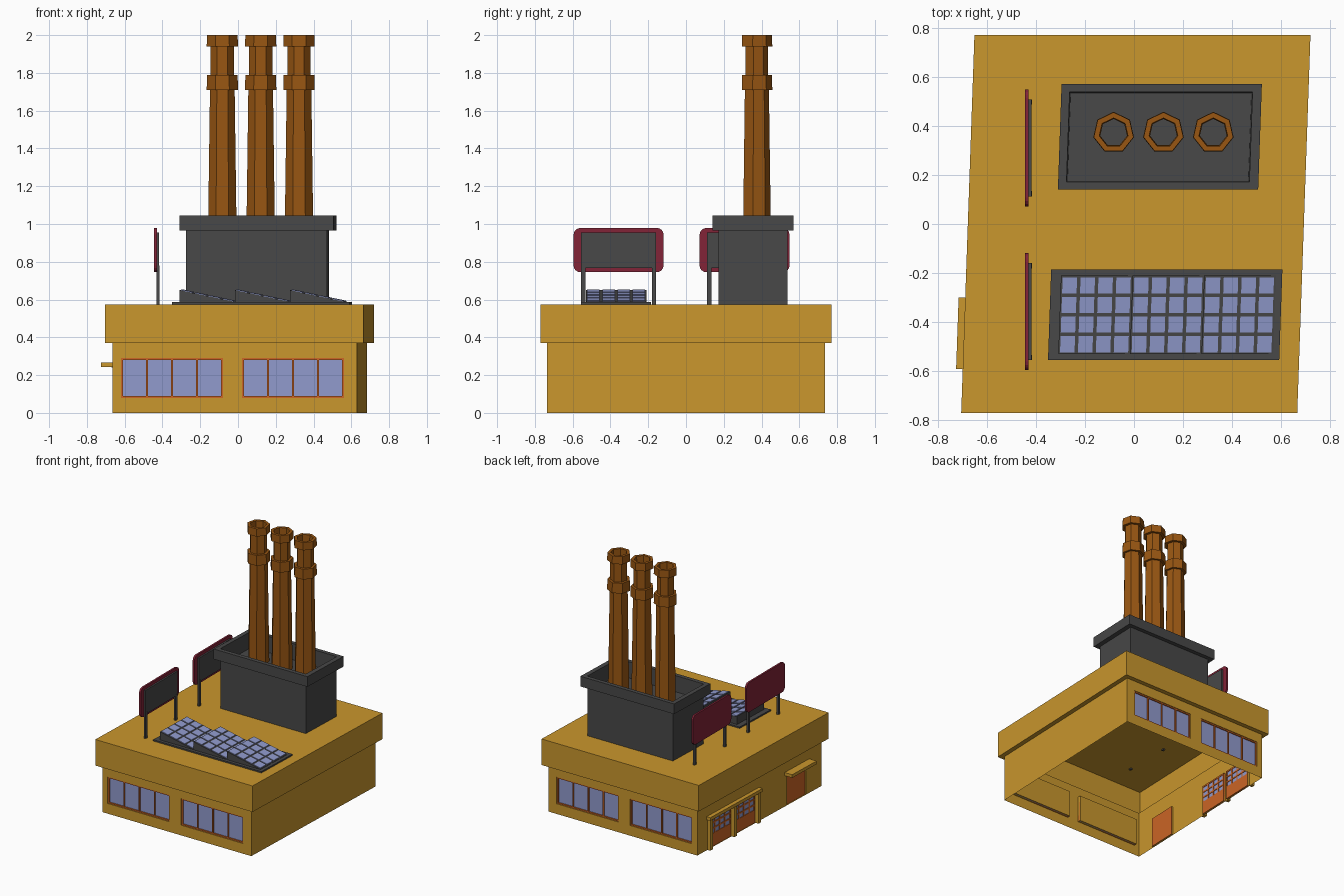
import bpy, bmesh
from math import sin, cos, pi
from mathutils import Vector

if "Cube" in bpy.data.objects:
    bpy.data.objects.remove(bpy.data.objects["Cube"])

SHEAR = 0.035   # the plan leans slightly: x shifts with y


def material(name, rgb):
    m = bpy.data.materials.new(name)
    m.diffuse_color = [((c / 255 + 0.055) / 1.055) ** 2.4 for c in rgb] + [1]
    m.use_nodes = True
    m.node_tree.nodes["Principled BSDF"].inputs["Base Color"].default_value = m.diffuse_color
    return m


OCHRE = material("ochre", (202, 151, 45))
ORANGE = material("orange", (205, 102, 38))
GLASS = material("glass", (145, 155, 205))
DARK = material("dark_grey", (72, 72, 72))
BROWN = material("brown", (152, 86, 18))
CRIMSON = material("crimson", (130, 35, 55))


def finish(bm, name, mat, shear=True, out=None):
    bmesh.ops.remove_doubles(bm, verts=bm.verts, dist=1e-5)
    bmesh.ops.recalc_face_normals(bm, faces=bm.faces)
    if out:
        total = sum((f.normal * f.calc_area() for f in bm.faces), Vector())
        if total.dot(Vector(out)) < 0:
            bmesh.ops.reverse_faces(bm, faces=bm.faces)
    if shear:
        for v in bm.verts:
            v.co.x += SHEAR * v.co.y
    me = bpy.data.meshes.new(name)
    bm.to_mesh(me)
    bm.free()
    me.materials.append(mat)
    ob = bpy.data.objects.new(name, me)
    bpy.context.collection.objects.link(ob)
    return ob


def prism(bm, pts, vec):
    a = [bm.verts.new(p) for p in pts]
    b = [bm.verts.new(Vector(p) + Vector(vec)) for p in pts]
    bm.faces.new(a)
    bm.faces.new(b[::-1])
    for i in range(len(a)):
        j = (i + 1) % len(a)
        bm.faces.new((a[i], b[i], b[j], a[j]))


def box(bm, p, q):
    (x0, y0, z0), (x1, y1, z1) = p, q
    prism(bm, [(x0, y0, z0), (x1, y0, z0), (x1, y1, z0), (x0, y1, z0)], (0, 0, z1 - z0))


def loft(bm, rings, cap_end=False, closed=False):
    vs = [[bm.verts.new(p) for p in r] for r in rings]
    if closed:
        vs.append(vs[0])
    n = len(vs[0])
    for a, b in zip(vs, vs[1:]):
        for i in range(n):
            j = (i + 1) % n
            bm.faces.new((a[i], a[j], b[j], b[i]))
    if cap_end:
        bm.faces.new(vs[-1])


def rect(x0, x1, y0, y1, z):
    return [(x0, y0, z), (x1, y0, z), (x1, y1, z), (x0, y1, z)]


def sheet(bm, us, vs, holes, at, depth=0.0, back=False):
    """Grid of quads with openings; openings get reveals and an optional back."""
    def quad(*p):
        bm.faces.new([bm.verts.new(at(*c)) for c in p])
    for i, (a, b) in enumerate(zip(us, us[1:])):
        for j, (c, d) in enumerate(zip(vs, vs[1:])):
            if (i, j) not in holes:
                quad((a, c, 0), (b, c, 0), (b, d, 0), (a, d, 0))
                continue
            ring = [(a, c), (b, c), (b, d), (a, d)]
            for k in range(4 if depth else 0):
                (p, q), (r, s) = ring[k], ring[(k + 1) % 4]
                quad((p, q, 0), (r, s, 0), (r, s, depth), (p, q, depth))
            if back:
                quad(*[(p, q, depth) for p, q in ring])


# Wall planes: (along wall, height, depth inward) -> position
X0, X1, Y, ZT = -0.639, 0.656, 0.735, 0.37
front = lambda u, z, d: (u, -Y + d, z)
rear = lambda u, z, d: (u, Y - d, z)
left = lambda u, z, d: (X0 + d, u, z)
right = lambda u, z, d: (X1 - d, u, z)


def wbox(bm, at, u0, u1, z0, z1, d0, d1):
    box(bm, at(u0, z0, d0), at(u1, z1, d1))


def bars(bm, at, u0, u1, z0, z1, cols, rows, w, d0, d1):
    for i in range(cols + 1):
        u = u0 + w / 2 + (u1 - u0 - w) * i / cols
        wbox(bm, at, u - w / 2, u + w / 2, z0, z1, d0, d1)
    for j in range(rows + 1):
        z = z0 + w / 2 + (z1 - z0 - w) * j / rows
        wbox(bm, at, u0, u1, z - w / 2, z + w / 2, d0, d1)


# Front and rear walls with two recessed window bands each
WIN = [(-0.594, -0.054), (0.046, 0.586)]
for side, at, out in (("front", front, (0, -1, 0)), ("rear", rear, (0, 1, 0))):
    bm = bmesh.new()
    sheet(bm, [X0, *WIN[0], *WIN[1], X1], [0, 0.08, 0.29, ZT], {(1, 1), (3, 1)}, at, 0.025, True)
    finish(bm, side + "_wall", OCHRE, out=out)
    panes, frames = bmesh.new(), bmesh.new()
    for u0, u1 in WIN:
        wbox(panes, at, u0, u1, 0.08, 0.29, 0.013, 0.018)
        bars(frames, at, u0, u1, 0.08, 0.29, 4, 1, 0.01, 0.005, 0.013)
    finish(panes, side + "_window_glass", GLASS)
    finish(frames, side + "_window_frames", ORANGE)

# Plain right wall
bm = bmesh.new()
sheet(bm, [-Y, Y], [0, ZT], set(), right)
finish(bm, "right_wall", OCHRE, out=(1, 0, 0))

# Left wall with entrance and two garage openings
DOOR = (-0.555, -0.325)
GARAGE = [(0.045, 0.30), (0.33, 0.585)]
bm = bmesh.new()
sheet(bm, [-Y, *DOOR, *GARAGE[0], *GARAGE[1], Y], [0, 0.235, ZT], {(1, 0), (3, 0), (5, 0)}, left, 0.015)
finish(bm, "left_wall", OCHRE, out=(-1, 0, 0))
bm = bmesh.new()
wbox(bm, left, *DOOR, 0, 0.235, 0.01, 0.018)
finish(bm, "entrance_door", ORANGE)
bm = bmesh.new()
wbox(bm, left, -0.59, -0.30, 0.243, 0.268, -0.065, 0.0)
finish(bm, "entrance_awning", OCHRE)

# Garage doors, glazing and surround
doors, panes = bmesh.new(), bmesh.new()
for u0, u1 in GARAGE:
    wbox(doors, left, u0, u1, 0, 0.09, 0.006, 0.018)
    bars(doors, left, u0, u1, 0.09, 0.235, 4, 3, 0.012, 0.006, 0.018)
    wbox(panes, left, u0, u1, 0.09, 0.235, 0.010, 0.014)
finish(doors, "garage_doors", ORANGE)
finish(panes, "garage_glass", GLASS)
bm = bmesh.new()
for u in (0.03, 0.315, 0.60):
    wbox(bm, left, u - 0.015, u + 0.015, 0, 0.24, -0.025, 0)
wbox(bm, left, 0.005, 0.625, 0.24, 0.265, -0.032, 0)
finish(bm, "garage_surround", OCHRE)

# Overhanging parapet band and roof, open below the chimney base
P = (-0.677, 0.692, -0.77, 0.77)
B = (-0.281, 0.464, 0.172, 0.538)
ROOF = 0.575
bm = bmesh.new()
loft(bm, [rect(X0, X1, -Y, Y, ZT), rect(*P, ZT), rect(*P, ROOF)])
finish(bm, "parapet", OCHRE)
bm = bmesh.new()
sheet(bm, [P[0], B[0], B[1], P[1]], [P[2], B[2], B[3], P[3]], {(1, 1)}, lambda u, v, d: (u, v, ROOF))
finish(bm, "roof", OCHRE, out=(0, 0, 1))

# Chimney base with projecting rim and sunken top
R = (-0.315, 0.501, 0.14, 0.57)
bm = bmesh.new()
loft(bm, [rect(*B, ROOF), rect(*B, 0.965), rect(*R, 0.965), rect(*R, 1.045),
          rect(*B, 1.045), rect(B[0] + .004, B[1] - .004, B[2] + .004, B[3] - .004, 0.92)], cap_end=True)
finish(bm, "chimney_base", DARK)

# Three seven-sided hollow chimneys
PROFILE = [(0.078, 0.92), (0.067, 1.71), (0.085, 1.71), (0.083, 1.79), (0.063, 1.79),
           (0.063, 1.94), (0.085, 1.94), (0.083, 2.0), (0.06, 2.0), (0.056, 1.90), (0.058, 0.92)]
for k in range(3):
    cx, cy = -0.083 + 0.203 * k, 0.372
    bm = bmesh.new()
    loft(bm, [[(cx + r * cos(pi / 2 + 2 * pi * i / 7), cy + r * sin(pi / 2 + 2 * pi * i / 7), z)
               for i in range(7)] for r, z in PROFILE], closed=True)
    finish(bm, f"chimney_{k + 1}", BROWN, shear=False)

# Sawtooth solar array
bm, tiles = bmesh.new(), bmesh.new()
box(bm, (-0.331, -0.555, ROOF), (0.611, -0.185, 0.586))
W, YA, YB, G = 0.2917, -0.53, -0.21, 0.014
for k in range(3):
    xs = -0.29 + W * k
    slope = lambda x: 0.650 - 0.062 * (x - xs) / W
    prism(bm, [(xs, YA, 0.58), (xs + W, YA, 0.58), (xs + W, YA, slope(xs + W)), (xs, YA, slope(xs))],
          (0, YB - YA, 0))
    for i in range(4):
        a, b = xs + W * i / 4 + G / 2, xs + W * (i + 1) / 4 - G / 2
        for j in range(4):
            y0 = YA + (YB - YA) * j / 4 + G / 2
            prism(tiles, [(a, y0, slope(a)), (b, y0, slope(b)), (b, y0, slope(b) + .005), (a, y0, slope(a) + .005)],
                  (0, (YB - YA) / 4 - G, 0))
finish(bm, "solar_frame", DARK)
finish(tiles, "solar_cells", GLASS)

# Two roof billboards: rounded crimson board, grey backing and legs
for name, yc in (("front", -0.357), ("rear", 0.31)):
    bm = bmesh.new()
    hw, hh, r, zc = 0.238, 0.117, 0.035, 0.862
    pts = []
    for q, (sy, sz) in enumerate(((1, 1), (-1, 1), (-1, -1), (1, -1))):
        for s in range(5):
            t = pi / 2 * (q + s / 4)
            pts.append((-0.445, yc + sy * (hw - r) + r * cos(t), zc + sz * (hh - r) + r * sin(t)))
    prism(bm, pts, (0.015, 0, 0))
    finish(bm, name + "_billboard", CRIMSON, shear=False)
    bm = bmesh.new()
    box(bm, (-0.43, yc - 0.198, 0.767), (-0.417, yc + 0.198, 0.955))
    for s in (-1, 1):
        y = yc + s * 0.187
        box(bm, (-0.432, y - 0.011, 0.565), (-0.416, y + 0.011, 0.78))
    finish(bm, name + "_billboard_support", DARK, shear=False)
